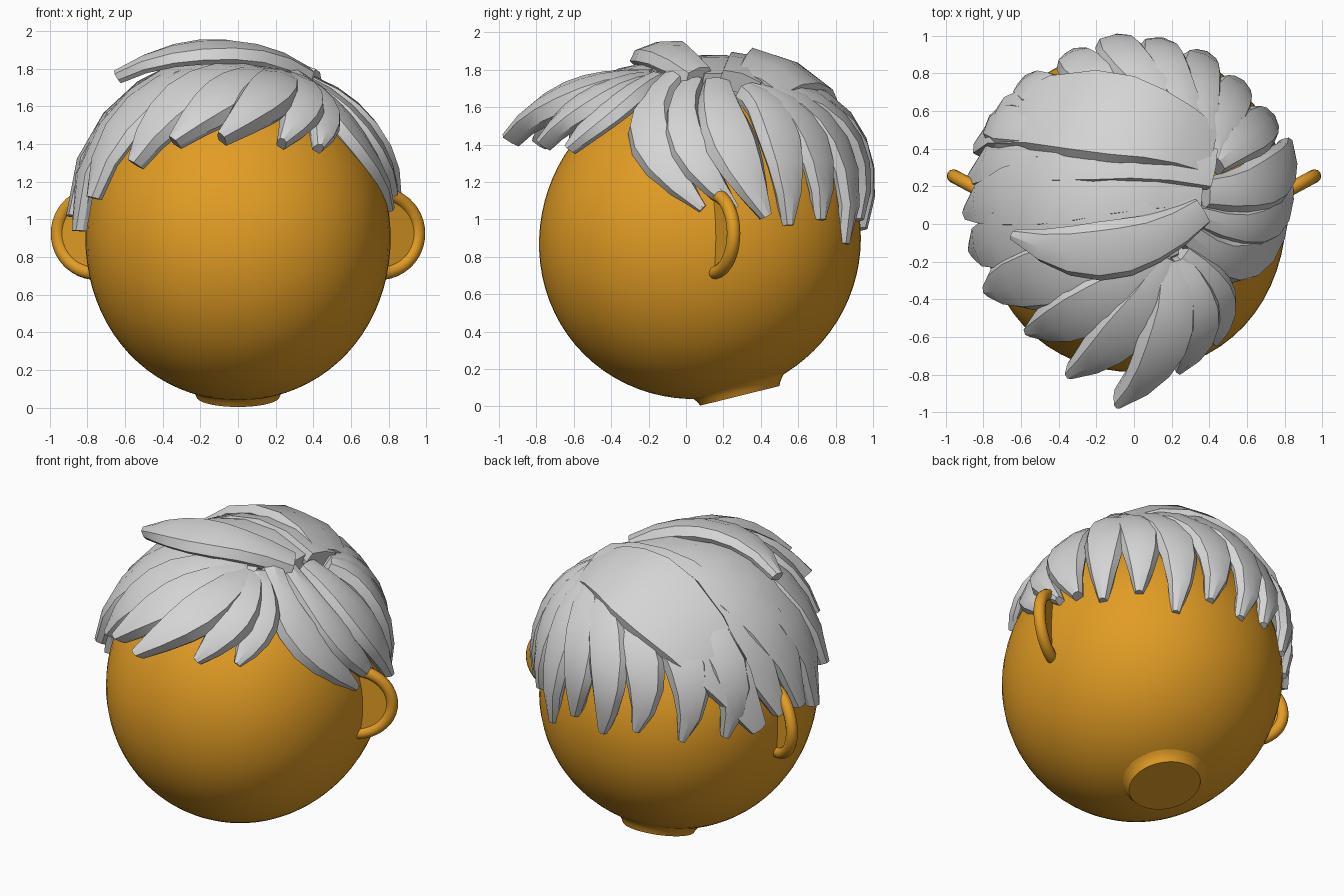
import bpy, bmesh, math
from mathutils import Vector, Matrix

cube = bpy.data.objects.get("Cube")
if cube:
    bpy.data.objects.remove(cube)

CENTRE = Vector((0, 0.08, 0.9))


def material(name, colour):
    m = bpy.data.materials.new(name)
    m.use_nodes = True
    m.diffuse_color = (*colour, 1)
    m.node_tree.nodes["Principled BSDF"].inputs["Base Color"].default_value = (*colour, 1)
    return m


SKIN = material("warm orange", (0.76, 0.335, 0.018))
HAIR = material("light grey", (0.66, 0.66, 0.66))


def finish(name, bm, mat, angle):
    bmesh.ops.recalc_face_normals(bm, faces=bm.faces)
    me = bpy.data.meshes.new(name)
    bm.to_mesh(me)
    bm.free()
    me.materials.append(mat)
    ob = bpy.data.objects.new(name, me)
    bpy.context.collection.objects.link(ob)
    bpy.ops.object.select_all(action='DESELECT')
    ob.select_set(True)
    bpy.context.view_layer.objects.active = ob
    bpy.ops.object.shade_smooth_by_angle(angle=math.radians(angle))


def skin_rings(bm, rings):
    """Join closed rings of points into a capped tube."""
    rows = [[bm.verts.new(p) for p in ring] for ring in rings]
    n = len(rows[0])
    for a, b in zip(rows, rows[1:]):
        for i in range(n):
            j = (i + 1) % n
            bm.faces.new((a[i], a[j], b[j], b[i]))
    bm.faces.new(rows[0][::-1])
    bm.faces.new(rows[-1])


# Head, slightly fuller at the chin and on the diagonals
bm = bmesh.new()
bmesh.ops.create_uvsphere(bm, u_segments=64, v_segments=40, radius=1)
chin = Vector((0, -0.7, -0.7))
for v in bm.verts:
    x, y, z = v.co
    v.co *= 1 + 0.035 * max(0, v.co.dot(chin)) ** 3 + 0.08 * (x * y) ** 2 + 0.04 * (x * z) ** 2
bmesh.ops.transform(bm, verts=bm.verts,
                    matrix=Matrix.Translation(CENTRE) @ Matrix.Diagonal((0.81, 0.855, 0.85, 1)))
finish("head", bm, SKIN, 40)

# Tilted neck stub, flaring into the head
bm = bmesh.new()
up = Vector((0, -0.24, 0.97)).normalized()
across = Vector((1, 0, 0))
deep = up.cross(across)
base = Vector((0, 0.288, 0.057))
skin_rings(bm, [[base + up * h + (across * math.cos(a) + deep * math.sin(a)) * r
                 for a in (math.tau * k / 48 for k in range(48))]
                for r, h in ((0.36, 0.13), (0.29, 0.075), (0.25, 0.05), (0.23, 0.025), (0.218, 0))])
finish("neck", bm, SKIN, 40)

# Ears: a half-loop rim with a thin plate inside
for side, word in ((1, "left"), (-1, "right")):
    out = Vector((0.87 * side, 0.47, 0)).normalized()
    mid = Vector((0.755 * side, 0.145, 0.925))
    flat = out.cross(Vector((0, 0, 1)))
    rim, plate = [], []
    for k in range(25):
        a = math.radians(-100 + 200 * k / 24)
        d = out * math.cos(a) + Vector((0, 0, math.sin(a)))
        p = mid + out * math.cos(a) * 0.23 + Vector((0, 0, 0.21 * math.sin(a)))
        rim.append([p + (d * math.cos(t) + flat * math.sin(t)) * 0.036
                    for t in (math.tau * j / 12 for j in range(12))])
        plate.append(p)
    bm = bmesh.new()
    skin_rings(bm, rim)
    finish(word + "_ear_rim", bm, SKIN, 40)
    bm = bmesh.new()
    skin_rings(bm, [[p + flat * s for p in plate] for s in (-0.012, 0.012)])
    finish(word + "_ear_plate", bm, SKIN, 40)


def blend(a, b, c, t):
    """Quadratic through a, b and c at t = 0, 0.5 and 1."""
    return a * (2 * t - 1) * (t - 1) + b * 4 * t * (1 - t) + c * t * (2 * t - 1)


def lock(name, root, middle, tip, width, thick=0.1, start=0.55, flat=0.72):
    """A tapered, bevelled slab of hair that follows the curve of the head."""
    pts = [Vector(p) - CENTRE for p in (root, middle, tip)]
    dirs, radii = [p.normalized() for p in pts], [p.length for p in pts]

    def spine(t):
        return blend(*dirs, t).normalized() * blend(*radii, t)

    rings, steps = [], 7
    for k in range(steps + 1):
        t = k / steps
        p = spine(t)
        s = p.normalized().cross(spine(t + 0.01) - spine(t - 0.01)).normalized()
        grow = start + (1 - start) * min(1, t / 0.45)
        w = width * grow * (1 if t < 0.55 else 1 - 0.8 * ((t - 0.55) / 0.45) ** 1.6)
        d = thick * (1 - 0.4 * t)
        rings.append([CENTRE + (p + s * w * u).normalized() * (p.length + h)
                      for u, h in ((-0.9, -d), (-1, -0.6 * d), (-flat, 0), (0, 0.012),
                                   (flat, 0), (1, -0.6 * d), (0.9, -d))])
    bm = bmesh.new()
    skin_rings(bm, rings)
    finish(name, bm, HAIR, 25)


# Broad bands combed over the crown towards the right side
lock("crown_band_back", (.42, .40, 1.74), (-.17, .61, 1.80), (-.84, .42, .98), .29, flat=.88)
lock("crown_band_rear", (.43, .30, 1.77), (-.30, .42, 1.79), (-.88, .24, 1.03), .22, flat=.88)
lock("crown_band_centre", (.36, .20, 1.77), (-.43, .19, 1.78), (-.90, .06, 1.02), .21, flat=.88)
lock("crown_band_front", (.33, .08, 1.79), (-.47, -.04, 1.75), (-.87, -.14, .94), .21, flat=.88)
lock("temple_band", (.22, -.08, 1.79), (-.46, -.28, 1.69), (-.79, -.36, 1.12), .21)
lock("raised_lock", (.37, .07, 1.80), (-.12, -.15, 1.94), (-.65, -.06, 1.78), .17)

# Fringe swept forward
lock("fringe_right", (.18, -.16, 1.79), (-.24, -.47, 1.72), (-.57, -.58, 1.31), .18, .14)
lock("fringe_middle", (.2, -.19, 1.79), (-.02, -.56, 1.72), (-.35, -.81, 1.43), .17, .15)
lock("fringe_quiff", (.2, -.2, 1.79), (.19, -.62, 1.72), (-.09, -.97, 1.45), .16, .16)
lock("fringe_left", (.23, -.2, 1.78), (.36, -.52, 1.68), (.24, -.79, 1.42), .14, .13)
lock("fringe_end", (.26, -.17, 1.78), (.45, -.41, 1.63), (.44, -.64, 1.39), .13)

# Left side locks, curving forward and then back over the ear
lock("side_lock_front", (.3, -.06, 1.79), (.63, -.2, 1.48), (.82, .09, 1.06), .14)
lock("side_lock_middle", (.35, .04, 1.76), (.73, .0, 1.45), (.83, .27, 1.06), .12)
lock("side_lock_rear", (.4, .17, 1.75), (.75, .24, 1.47), (.83, .44, 1.02), .16)

# Row of pointed locks falling down the back: angle, reach, height of tip
for i, (angle, reach, low) in enumerate(((33, .79, .97), (48, .79, 1.0), (63, .80, .87),
                                         (78, .83, 1.0), (93, .84, .95), (108, .80, 1.0),
                                         (127, .80, .95), (145, .80, .95))):
    c, s = math.cos(math.radians(angle)), math.sin(math.radians(angle))
    lock("back_lock_%d" % (i + 1), (.4 + .06 * c, .3 + .06 * s, 1.72),
         (reach * c, .08 + reach * s, 1.5), (.86 * c, .08 + .88 * s, low), .14, start=.5)
